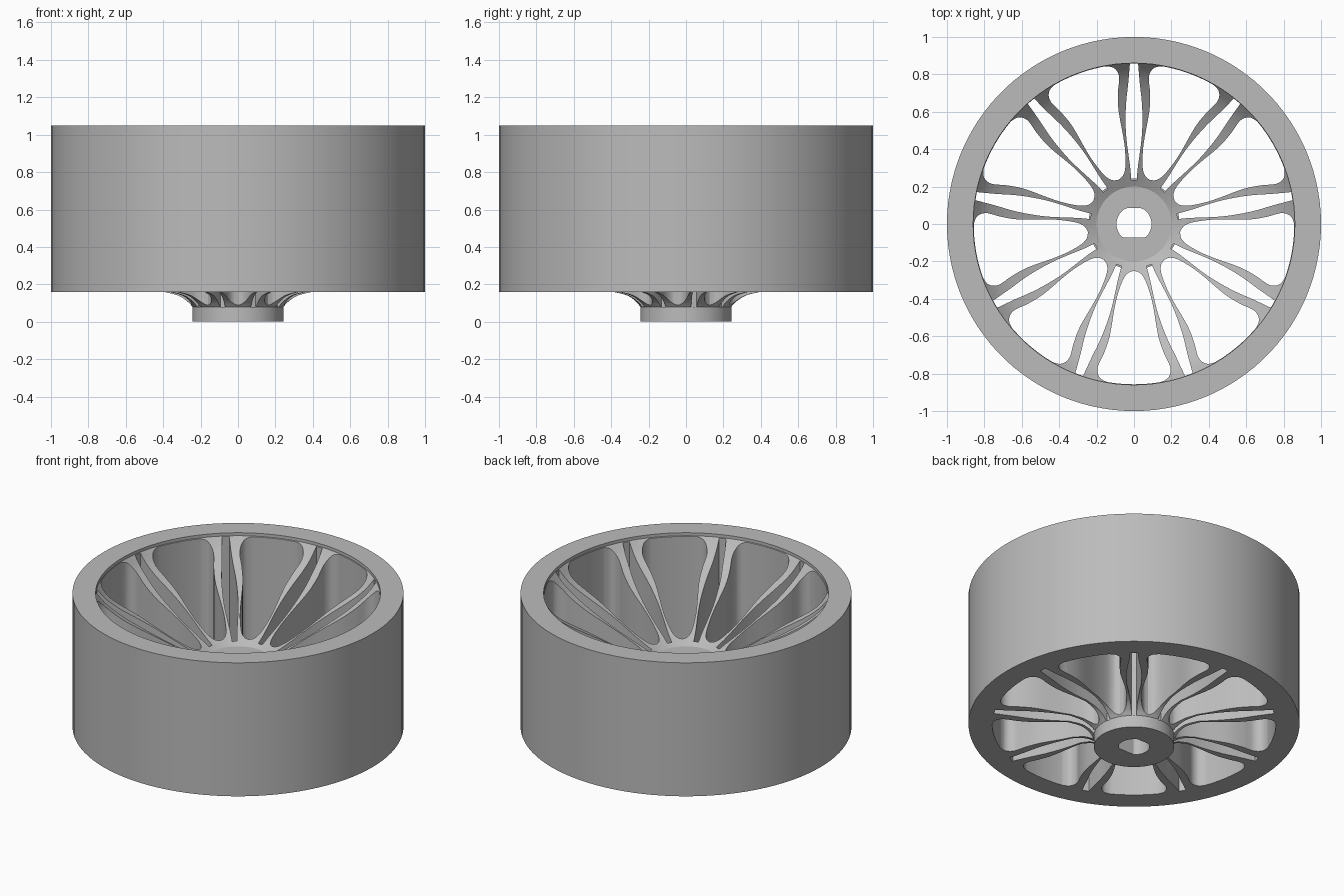
import bpy, bmesh
from math import pi, sin, cos, radians
from mathutils import Vector, Matrix

if "Cube" in bpy.data.objects:
    bpy.data.objects.remove(bpy.data.objects["Cube"])

PAIRS = 9
SEGMENTS = 108

metal = bpy.data.materials.new("wheel grey")
metal.use_nodes = True
grey = (0.5, 0.5, 0.5, 1)
metal.diffuse_color = grey
metal.node_tree.nodes["Principled BSDF"].inputs["Base Color"].default_value = grey


def smooth_path(points, steps=3):
    """Catmull-Rom curve through 2D points."""
    p = [Vector(q) for q in points]
    p = [2 * p[0] - p[1]] + p + [2 * p[-1] - p[-2]]
    out = []
    for a, b, c, d in zip(p, p[1:], p[2:], p[3:]):
        for i in range(steps):
            t = i / steps
            out.append(0.5 * (2 * b + (c - a) * t + (2 * a - 5 * b + 4 * c - d) * t**2
                              + (3 * b - a - 3 * c + d) * t**3))
    return out + [p[-2]]


def new_object(name, bm):
    bmesh.ops.recalc_face_normals(bm, faces=bm.faces)
    mesh = bpy.data.meshes.new(name)
    bm.to_mesh(mesh)
    bm.free()
    ob = bpy.data.objects.new(name, mesh)
    bpy.context.collection.objects.link(ob)
    return ob


def add_prism(bm, outline, angle, bottom, top):
    turn = Matrix.Rotation(angle, 3, 'Z')
    face = bm.faces.new([bm.verts.new(turn @ Vector((x, y, bottom))) for x, y in outline])
    side = bmesh.ops.extrude_face_region(bm, geom=[face])["geom"]
    moved = [v for v in side if isinstance(v, bmesh.types.BMVert)]
    bmesh.ops.translate(bm, vec=(0, 0, top - bottom), verts=moved)


def mirrored(half):
    """Close a half outline across the radial axis."""
    return [(u, v) for u, v in half] + [(u, -v) for u, v in reversed(half) if v > 1e-4]


def cut(target, cutter):
    mod = target.modifiers.new("cut", 'BOOLEAN')
    mod.operation, mod.solver, mod.object = 'DIFFERENCE', 'EXACT', cutter
    bpy.context.view_layer.objects.active = target
    bpy.ops.object.modifier_apply(modifier=mod.name)
    bpy.data.objects.remove(cutter)


# Wheel body: rim, dished spoke disc and hub in one turned profile
flare = smooth_path([(0.243, 0.08), (0.27, 0.108), (0.32, 0.14), (0.4, 0.16)])
dish = smooth_path([(0.86, 1.03), (0.8, 0.96), (0.7, 0.885), (0.53, 0.785), (0.35, 0.68), (0.2, 0.6)])
profile = [(0, 0), (0.243, 0), *flare, (1, 0.16), (1, 1.05), (0.86, 1.05), *dish, (0, 0.6)]
bm = bmesh.new()
verts = [bm.verts.new((r, 0, z)) for r, z in profile]
edges = [bm.edges.new(pair) for pair in zip(verts, verts[1:])]
bmesh.ops.spin(bm, geom=verts + edges, axis=(0, 0, 1), cent=(0, 0, 0), angle=2 * pi, steps=SEGMENTS)
bmesh.ops.remove_doubles(bm, verts=bm.verts, dist=1e-4)
wheel = new_object("wheel", bm)
wheel.data.materials.append(metal)

# Wide windows between spoke pairs, slim slots inside each pair
window = smooth_path([(0.25, 0), (0.262, 0.032), (0.3, 0.06), (0.38, 0.088), (0.46, 0.106),
                      (0.6, 0.13), (0.69, 0.16), (0.74, 0.184), (0.77, 0.195), (0.8, 0.194),
                      (0.825, 0.18), (0.84, 0.155), (0.847, 0.13), (0.855, 0.06), (0.857, 0)])
slot = smooth_path([(0.235, 0.015), (0.3, 0.02), (0.45, 0.04), (0.55, 0.045),
                    (0.65, 0.042), (0.75, 0.031), (0.857, 0.022)])
bm = bmesh.new()
for i in range(PAIRS):
    angle = pi / 2 + i * 2 * pi / PAIRS
    add_prism(bm, mirrored(slot), angle, 0.078, 2)
    add_prism(bm, mirrored(window), angle + pi / PAIRS, -0.1, 2)
cut(wheel, new_object("spoke_cutter", bm))

# Axle bore with two flats
ring = [radians(7.5 * i) for i in range(48)]
bore = [(0.094 * cos(a), min(0.085, max(-0.072, 0.094 * sin(a)))) for a in ring]
bm = bmesh.new()
add_prism(bm, bore, 0, -1, 2)
cut(wheel, new_object("bore_cutter", bm))

wheel.select_set(True)
bpy.context.view_layer.objects.active = wheel
bpy.ops.object.shade_smooth_by_angle(angle=radians(25))
